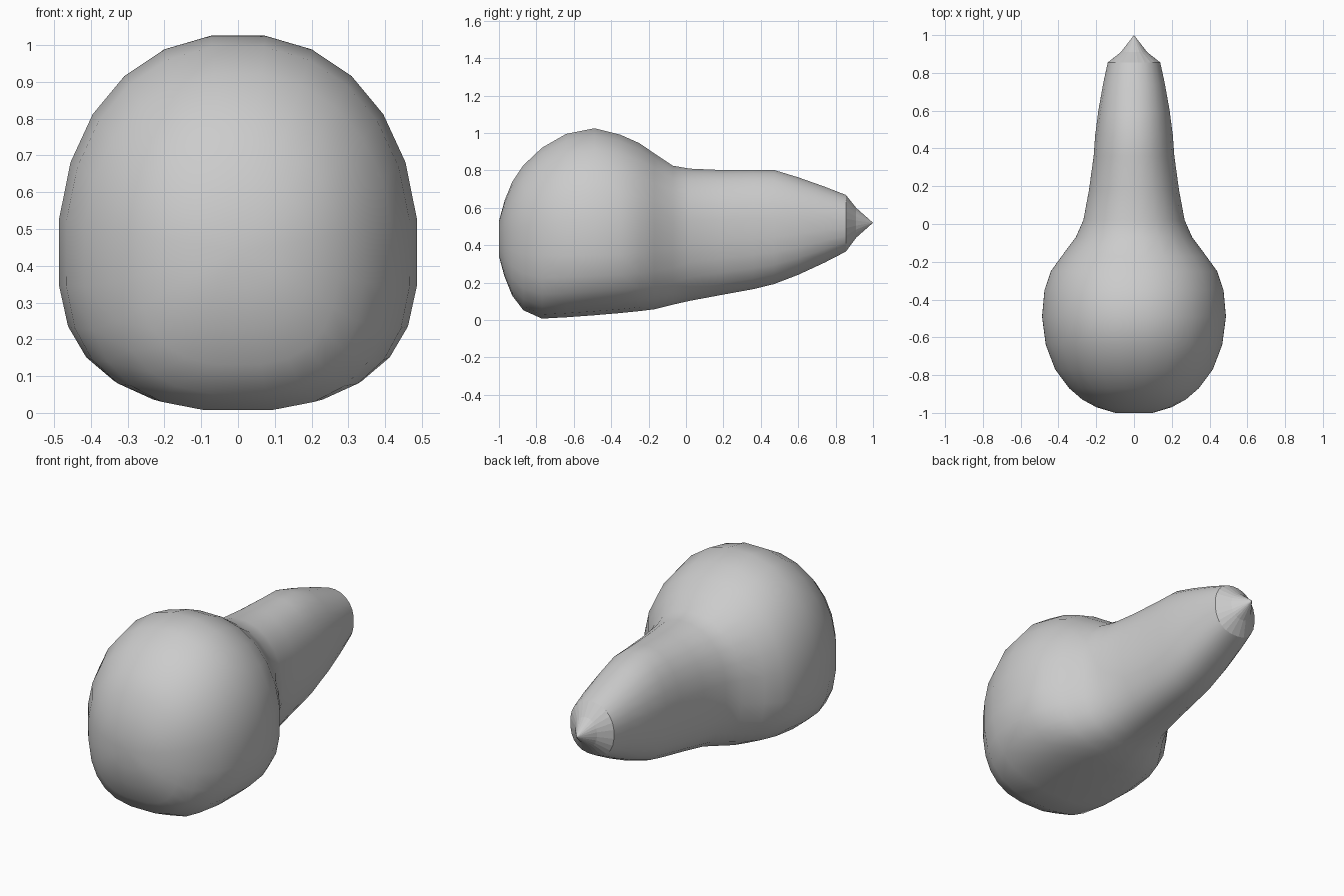
import bpy
import bmesh
from math import sin, cos, pi, copysign, radians

cube = bpy.data.objects.get("Cube")
if cube:
    bpy.data.objects.remove(cube, do_unlink=True)

SIDES = 24

# Cross-sections from front to back: y, half width, bottom, middle, top
SECTIONS = [
    (-1.00, .10, .34, .44, .53), (-.97, .20, .23, .44, .64),
    (-.93, .275, .13, .44, .74), (-.87, .345, .05, .44, .83),
    (-.77, .42, .005, .44, .925), (-.64, .47, .012, .44, 1.0),
    (-.49, .49, .023, .44, 1.03), (-.35, .477, .035, .44, .995),
    (-.25, .443, .045, .45, .95), (-.17, .385, .055, .46, .895),
    (-.07, .31, .08, .47, .828), (.02, .27, .10, .48, .812),
    (.18, .24, .13, .49, .805), (.36, .215, .163, .50, .805),
    (.47, .207, .19, .50, .805), (.60, .19, .24, .51, .765),
    (.74, .165, .305, .52, .715), (.855, .14, .365, .52, .67),
    (.91, .07, .44, .52, .60),
]


def ring_points(y, width, bottom, middle, top):
    """Rounded section, squarer below the middle line than above it."""
    for i in range(SIDES):
        a = 2 * pi * (i + 0.5) / SIDES
        s, c = sin(a), cos(a)
        p = 2 / 2.15 if c > 0 else 2 / (2.7 if y < 0 else 2.4)
        height = top - middle if c > 0 else middle - bottom
        yield (copysign(abs(s) ** p, s) * width, y,
               middle + copysign(abs(c) ** p, c) * height)


# Loft the body through its sections
bm = bmesh.new()
rings = [[bm.verts.new(p) for p in ring_points(*s)] for s in SECTIONS]
for front, back in zip(rings, rings[1:]):
    for i in range(SIDES):
        j = (i + 1) % SIDES
        bm.faces.new((front[i], front[j], back[j], back[i]))

# Close the blunt front and the pointed back
nose = bm.verts.new((0, -1.0, .44))
tip = bm.verts.new((0, 1.0, .52))
for i in range(SIDES):
    j = (i + 1) % SIDES
    bm.faces.new((nose, rings[0][j], rings[0][i]))
    bm.faces.new((tip, rings[-1][i], rings[-1][j]))
bmesh.ops.recalc_face_normals(bm, faces=bm.faces)

mesh = bpy.data.meshes.new("gourd_body")
bm.to_mesh(mesh)
bm.free()
body = bpy.data.objects.new("gourd_body", mesh)
bpy.context.collection.objects.link(body)

# Single plain grey
grey = bpy.data.materials.new("plain_grey")
grey.use_nodes = True
colour = (.6, .6, .6, 1)
grey.diffuse_color = colour
grey.node_tree.nodes["Principled BSDF"].inputs["Base Color"].default_value = colour
mesh.materials.append(grey)

# Smooth body with a faceted back end
bpy.context.view_layer.objects.active = body
body.select_set(True)
bpy.ops.object.shade_smooth_by_angle(angle=radians(35))
for face in mesh.polygons:
    if face.center.y > .86:
        face.use_smooth = False
